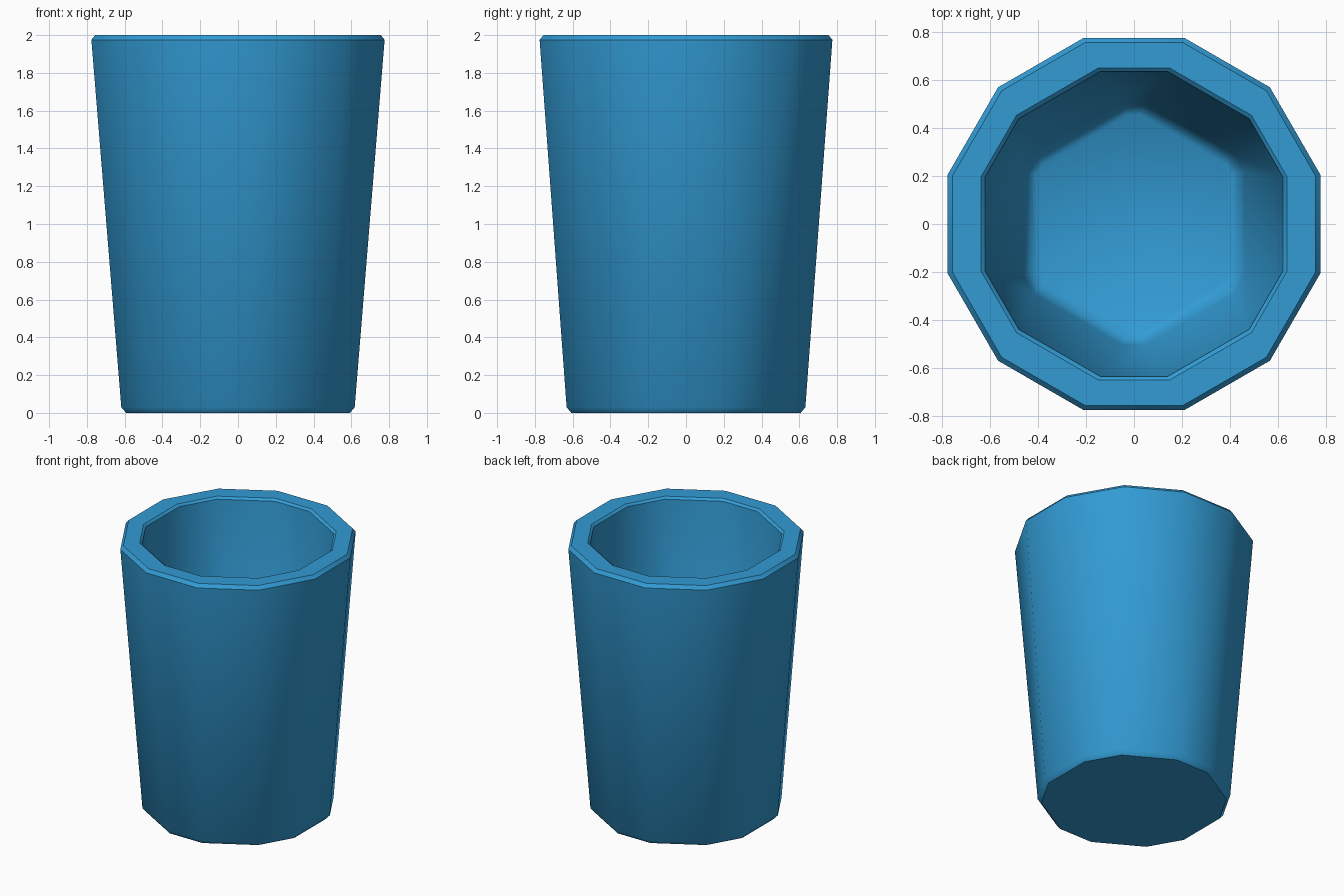
import bpy, bmesh, math

if "Cube" in bpy.data.objects:
    bpy.data.objects.remove(bpy.data.objects["Cube"])

# One flat colour
blue = bpy.data.materials.new("cup_blue")
blue.diffuse_color = (0.032, 0.328, 0.658, 1)
blue.use_nodes = True
blue.node_tree.nodes["Principled BSDF"].inputs["Base Color"].default_value = blue.diffuse_color


def ring(bm, z, d, c):
    """Hexagon with cut corners: corner cuts lie at distance d, half-width c."""
    verts = []
    for k in range(6):
        a = math.radians(30 + 60 * k)
        for s in (-c, c):
            verts.append(bm.verts.new((d * math.cos(a) - s * math.sin(a),
                                       d * math.sin(a) + s * math.cos(a), z)))
    return verts


# Profile from the underside, up the outside, over the rim, down to the inner floor
profile = [
    (0.00, 0.607, 0.134),   # underside
    (0.03, 0.632, 0.141),   # bottom chamfer
    (1.975, 0.775, 0.210),  # outer wall top
    (2.00, 0.755, 0.205),   # rim chamfer
    (2.00, 0.650, 0.148),   # rim inner edge
    (1.985, 0.635, 0.140),  # lip
    (0.21, 0.505, 0.045),   # inner wall bottom
    (0.17, 0.482, 0.036),   # floor rounding
    (0.15, 0.455, 0.026),   # floor
]

bm = bmesh.new()
rings = [ring(bm, *p) for p in profile]
for lo, hi in zip(rings, rings[1:]):
    for i in range(12):
        j = (i + 1) % 12
        bm.faces.new((lo[i], lo[j], hi[j], hi[i]))
bm.faces.new(rings[0][::-1])
bm.faces.new(rings[-1])
bmesh.ops.recalc_face_normals(bm, faces=bm.faces)

# Cup body
mesh = bpy.data.meshes.new("cup")
bm.to_mesh(mesh)
bm.free()
mesh.materials.append(blue)
cup = bpy.data.objects.new("cup", mesh)
bpy.context.collection.objects.link(cup)
bpy.context.view_layer.objects.active = cup
cup.select_set(True)
bpy.ops.object.shade_smooth_by_angle(angle=math.radians(40))
